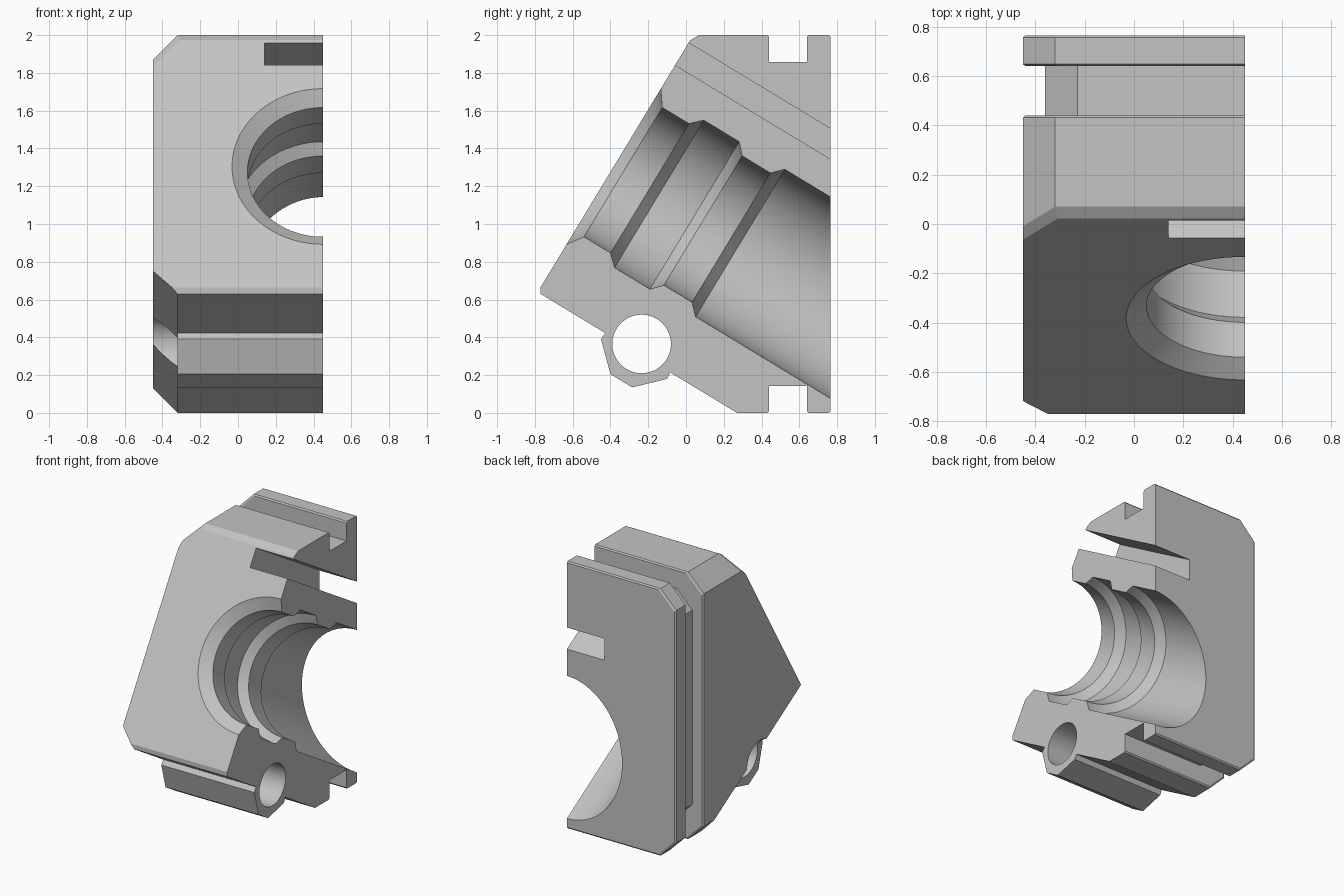
import bpy, bmesh
from math import sin, cos, pi, radians
from mathutils import Vector

cube = bpy.data.objects.get("Cube")
if cube:
    bpy.data.objects.remove(cube, do_unlink=True)

grey = bpy.data.materials.new("plain grey")
grey.use_nodes = True
colour = (0.55, 0.55, 0.55, 1)
grey.diffuse_color = colour
grey.node_tree.nodes["Principled BSDF"].inputs["Base Color"].default_value = colour

RIGHT, CUT, CHAMFER = -0.45, 0.45, 0.13
EDGE = RIGHT + CHAMFER
TILT = radians(31.2)
AXIS = Vector((0, cos(TILT), -sin(TILT)))    # bore direction, also the lower slope
UP = Vector((0, sin(TILT), cos(TILT)))       # square to the bore


def loft(name, rings, planes=()):
    """Skin equal rings of points, cap both ends, then trim by (point, outward normal)."""
    bm = bmesh.new()
    loops = [[bm.verts.new(p) for p in ring] for ring in rings]
    n = len(loops[0])
    for a, b in zip(loops, loops[1:]):
        for i in range(n):
            j = (i + 1) % n
            bm.faces.new((a[i], a[j], b[j], b[i]))
    bm.faces.new(loops[0])
    bm.faces.new(loops[-1])
    for point, normal in planes:
        cut = bmesh.ops.bisect_plane(bm, geom=bm.verts[:] + bm.edges[:] + bm.faces[:],
                                     plane_co=point, plane_no=normal, clear_outer=True)
        edges = [e for e in cut["geom_cut"] if isinstance(e, bmesh.types.BMEdge)]
        bmesh.ops.contextual_create(bm, geom=edges)
    bmesh.ops.recalc_face_normals(bm, faces=bm.faces[:])
    mesh = bpy.data.meshes.new(name)
    bm.to_mesh(mesh)
    bm.free()
    mesh.materials.append(grey)
    obj = bpy.data.objects.new(name, mesh)
    bpy.context.collection.objects.link(obj)
    return obj


def prism(name, profile, x0, x1):
    return loft(name, [[(x, y, z) for y, z in profile] for x in (x0, x1)])


def outline(y, side, cap):
    """Block section with two chamfered corners, inset at the side and at both caps."""
    half = [(CUT, cap), (EDGE + side, cap), (RIGHT + side, cap + CHAMFER)]
    section = half + [(x, 2 - z) for x, z in reversed(half)]
    return [(x, y, z) for x, z in section]


# Block with grooved rear flange, trimmed by the slopes and chamfers
lip = 0.01
stations = [(-0.77, 0, 0), (0.432, 0, 0), (0.44, lip, lip), (0.44, 0.09, 0.143),
            (0.64, 0.09, 0.143), (0.64, lip, lip), (0.648, 0, 0),
            (0.757, 0, 0), (0.765, lip, lip)]
top_bend = Vector((EDGE, 0.07, 2))
low_nose = Vector((EDGE, -0.77, 0.63))
side_dir = Vector((-1, 0, 0))
top_chamfer = Vector((-1, 0, 1)).normalized()
trims = [(Vector((0, -0.77, 0.665)), -AXIS),
         (low_nose, -UP),
         (low_nose, side_dir - UP),
         (top_bend, Vector((0, 0, 1)) - AXIS),
         (top_bend, top_chamfer - AXIS)]
block = loft("clamp_block", [outline(*s) for s in stations], trims)

# Hinge lug under the slope
lug = prism("hinge_lug", [(-0.33, 0.50), (-0.43, 0.42), (-0.45, 0.39), (-0.40, 0.205),
                          (-0.285, 0.135), (-0.10, 0.18), (-0.085, 0.21), (0, 0.35)],
            EDGE, CUT)

# Stepped bore: distance along the axis and radius
steps = [(-0.08, 0.59), (0.055, 0.40), (0.22, 0.40), (0.278, 0.456), (0.497, 0.456),
         (0.55, 0.40), (0.724, 0.40), (0.78, 0.456), (2, 0.456)]
mouth = Vector((CUT, -0.38, 1.303))
SIDES = 96


def bore_ring(t, r):
    turns = [2 * pi * (i + 0.5) / SIDES for i in range(SIDES)]
    return [mouth + AXIS * t + UP * (r * sin(a)) + Vector((r * cos(a), 0, 0)) for a in turns]


bore = loft("bore_cutter", [bore_ring(*s) for s in steps])

# Pin hole and slanted slot
hole = prism("pin_hole_cutter",
             [(-0.235 + 0.155 * cos(2 * pi * i / 64), 0.365 + 0.155 * sin(2 * pi * i / 64))
              for i in range(64)], -0.6, 0.6)
slot_low = Vector((0, -0.055, 1.84))
corners = [slot_low + AXIS * t + UP * h for t, h in ((-0.3, 0), (1.5, 0), (1.5, 0.138), (-0.3, 0.138))]
slot = prism("slot_cutter", [(p.y, p.z) for p in corners], 0.14, 0.6)

# Combine the parts
for tool, operation in ((lug, "UNION"), (bore, "DIFFERENCE"),
                        (hole, "DIFFERENCE"), (slot, "DIFFERENCE")):
    mod = block.modifiers.new(tool.name, "BOOLEAN")
    mod.object, mod.operation, mod.solver = tool, operation, "EXACT"
    tool.hide_render = True
bpy.context.view_layer.update()
graph = bpy.context.evaluated_depsgraph_get()
block_mesh = bpy.data.meshes.new_from_object(block.evaluated_get(graph))
block.modifiers.clear()
block.data = block_mesh
for tool in (lug, bore, hole, slot):
    bpy.data.objects.remove(tool, do_unlink=True)

# Smooth the round surfaces, keep the machined edges
bpy.ops.object.select_all(action="DESELECT")
block.select_set(True)
bpy.context.view_layer.objects.active = block
bpy.ops.object.shade_smooth_by_angle(angle=radians(20))
